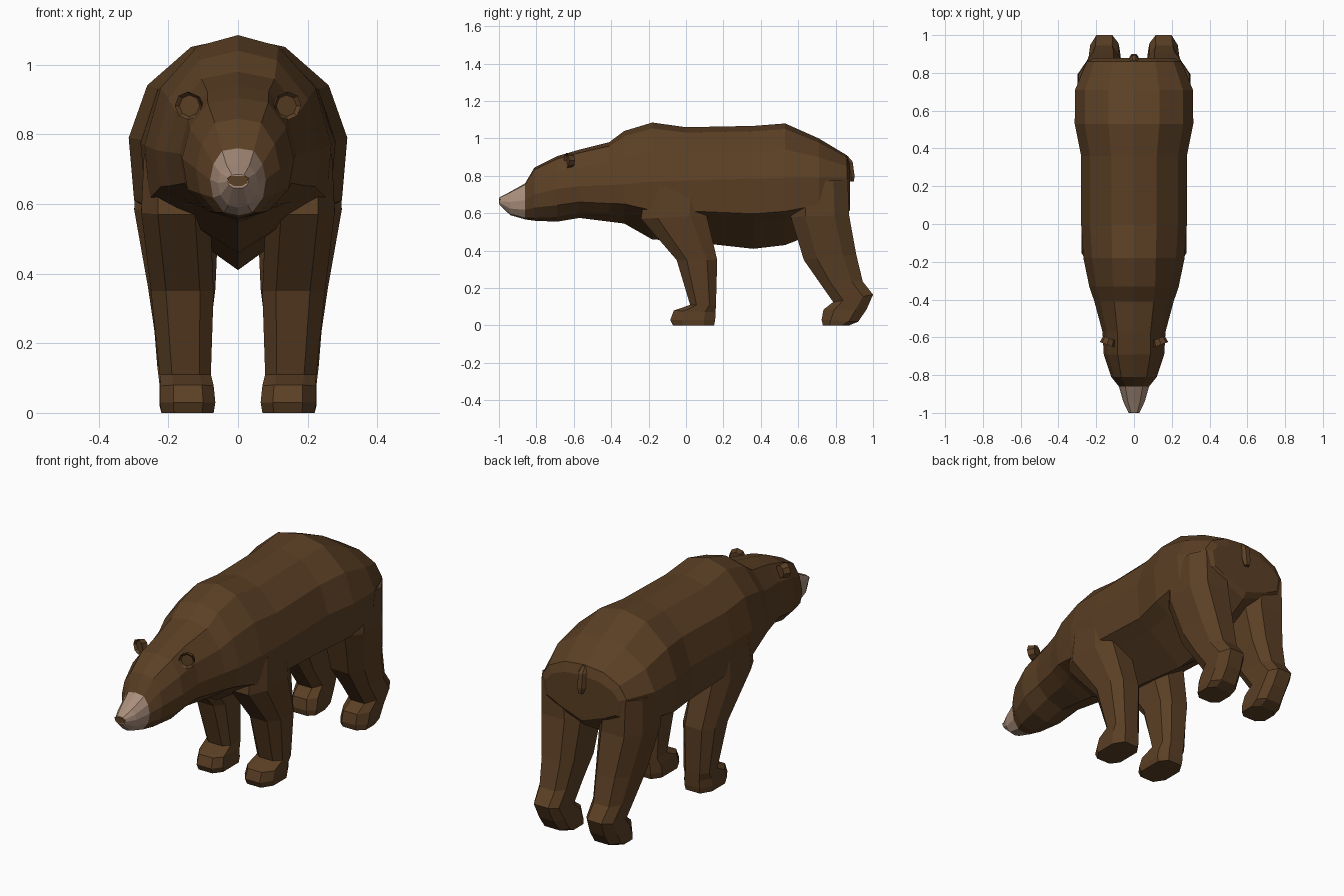
import bpy, bmesh, math
from mathutils import Matrix, Vector

if "Cube" in bpy.data.objects:
    bpy.data.objects.remove(bpy.data.objects["Cube"])


def material(name, rgb):
    m = bpy.data.materials.new(name)
    m.diffuse_color = (*rgb, 1)
    m.use_nodes = True
    m.node_tree.nodes["Principled BSDF"].inputs["Base Color"].default_value = m.diffuse_color
    return m


FUR = material("brown fur", (0.105, 0.050, 0.018))
MUZZLE = material("tan muzzle", (0.40, 0.27, 0.20))


def finish(bm, name, *mats):
    bmesh.ops.recalc_face_normals(bm, faces=bm.faces)
    me = bpy.data.meshes.new(name)
    bm.to_mesh(me)
    bm.free()
    for m in mats:
        me.materials.append(m)
    ob = bpy.data.objects.new(name, me)
    bpy.context.collection.objects.link(ob)
    return ob


def loft(rings):
    """Skin a list of equal-length point rings and cap both ends."""
    bm = bmesh.new()
    vs = [[bm.verts.new(p) for p in r] for r in rings]
    n = len(vs[0])
    for a, b in zip(vs, vs[1:]):
        for i in range(n):
            j = (i + 1) % n
            bm.faces.new((a[i], a[j], b[j], b[i]))
    bm.faces.new(vs[0])
    bm.faces.new(vs[-1])
    return bm


# Body: half cross-sections, blended from round head to keeled belly
HEAD = [(0, 1), (.57, .92), (.88, .5), (1, 0), (.9, -.5), (.5, -.92), (0, -1)]
TRUNK = [(0, 1), (.43, .9), (.83, .52), (1, 0), (.95, -.5), (.70, -.62), (0, -1)]


def section(y, w, top, mid, bot, t):
    half = []
    for (hx, hz), (tx, tz) in zip(HEAD, TRUNK):
        x, z = hx + (tx - hx) * t, hz + (tz - hz) * t
        half.append((x * w, y, mid + z * ((top - mid) if z > 0 else (mid - bot))))
    return half + [(-x, yy, z) for x, yy, z in half[-2:0:-1]]


stations = [  # y, half width, top, middle, bottom, blend
    (-.997, .030, .685, .665, .645, 0),
    (-.94, .057, .715, .660, .590, 0),
    (-.86, .080, .760, .670, .567, 0),
    (-.81, .120, .845, .700, .560, .1),
    (-.69, .160, .905, .730, .555, .2),
    (-.57, .167, .940, .745, .575, .3),
    (-.41, .210, .980, .750, .555, .5),
    (-.33, .237, 1.04, .755, .545, .7),
    (-.18, .268, 1.085, .77, .460, 1),
    (.00, .280, 1.060, .775, .450, 1),
    (.36, .280, 1.067, .785, .410, 1),
    (.53, .314, 1.080, .790, .430, 1),
    (.71, .312, 1.000, .790, .500, 1),
    (.86, .250, .910, .790, .590, .8),
    (.878, .215, .860, .780, .620, .8),
]
bm = loft([section(*s) for s in stations])
for f in bm.faces:
    f.material_index = 1 if f.calc_center_median().y < -.86 else 0
finish(bm, "body", FUR, MUZZLE)


# Legs: chamfered box rings (front y, front z, back y, back z, inner x, outer x)
def leg_ring(yf, zf, yb, zb, x0, x1, side):
    pts = []
    for u, v in [(.22, 0), (.76, 0), (1, .25), (1, .75),
                 (.78, 1), (.22, 1), (0, .8), (0, .2)]:
        pts.append((side * (x0 + (x1 - x0) * u),
                    yf + (yb - yf) * v, zf + (zb - zf) * v))
    return pts


front_leg = [
    (-.22, .74, .10, .75, .10, .270),
    (-.24, .57, .11, .59, .08, .278),
    (-.05, .35, .167, .35, .070, .250),
    (.022, .11, .160, .11, .078, .225),
    (-.065, .080, .158, .07, .070, .222),
    (-.084, .030, .156, .03, .065, .224),
    (-.070, .000, .150, .00, .070, .220),
]
hind_leg = [
    (.56, .76, .865, .78, .08, .295),
    (.56, .58, .872, .59, .055, .298),
    (.63, .35, .910, .38, .065, .258),
    (.71, .235, .945, .235, .080, .240),
    (.787, .125, 1.00, .165, .082, .232),
    (.735, .085, .965, .085, .075, .226),
    (.725, .030, .920, .020, .070, .226),
    (.732, .000, .870, .000, .075, .220),
]
for side, word in ((1, "left"), (-1, "right")):
    for name, rings in (("front_leg", front_leg), ("hind_leg", hind_leg)):
        finish(loft([leg_ring(*r, side) for r in rings]), f"{name}_{word}", FUR)

    # Ears: small faceted discs with a hollow front
    bm = bmesh.new()
    bmesh.ops.create_cone(bm, cap_ends=True, segments=8, radius1=.034,
                          radius2=.041, depth=.036,
                          matrix=Matrix.Rotation(math.pi / 2, 4, 'X'))
    front = min(bm.faces, key=lambda f: f.calc_center_median().y)
    bmesh.ops.inset_region(bm, faces=[front], thickness=.01)
    for v in front.verts:
        v.co.y += .012
    bmesh.ops.transform(bm, verts=bm.verts,
                        matrix=Matrix.Translation((side * .137, -.622, .882))
                        @ Matrix.Rotation(side * .35, 4, 'Z'))
    finish(bm, f"ear_{word}", FUR)


# Tail: short tapered stub lying against the rump
def tail_ring(y, z, w, d):
    return [(w * math.cos(a), y + d * math.sin(a), z)
            for a in (i * math.pi / 3 for i in range(6))]


finish(loft([tail_ring(.855, .905, .014, .012), tail_ring(.872, .875, .025, .022),
             tail_ring(.882, .80, .025, .022), tail_ring(.886, .77, .014, .014)]),
       "tail", FUR)

# Nose: thin flat plate on the muzzle tip
nose = [(-.030, .674), (-.022, .680), (.022, .680), (.030, .674),
        (.026, .660), (.012, .652), (-.012, .652), (-.026, .660)]
finish(loft([[(x, y, z) for x, z in nose] for y in (-1.0, -.992)]), "nose", FUR)
